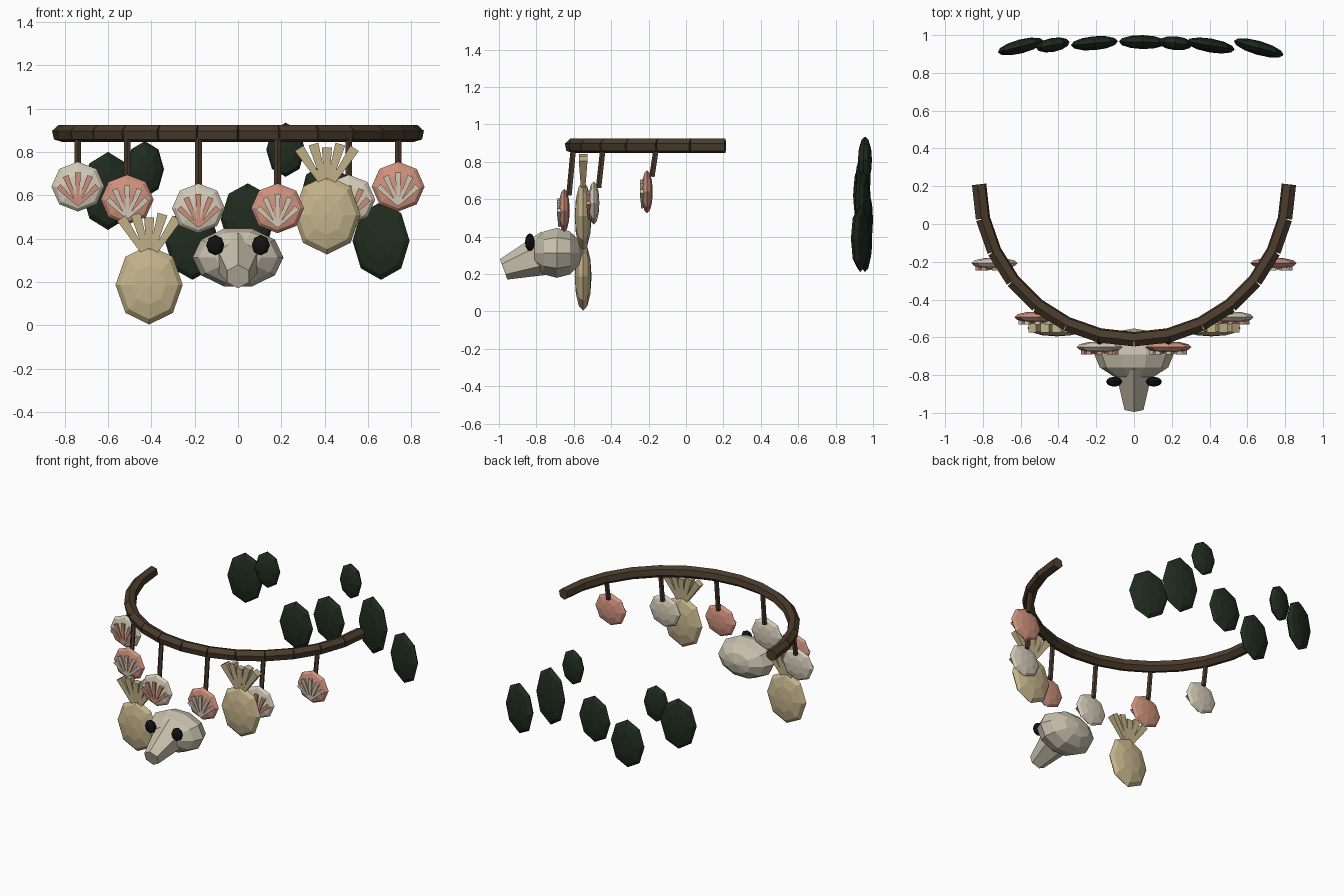
import bpy, bmesh
from math import sin, cos, pi, radians
from mathutils import Matrix, Vector

if "Cube" in bpy.data.objects:
    bpy.data.objects.remove(bpy.data.objects["Cube"])


def mat(name, r, g, b):
    m = bpy.data.materials.new(name)
    m.diffuse_color = (r, g, b, 1)
    m.use_nodes = True
    m.node_tree.nodes["Principled BSDF"].inputs["Base Color"].default_value = m.diffuse_color
    return m


WOOD = mat("dark_wood", .07, .045, .025)
GREEN = mat("dark_leaf", .014, .025, .013)
CREAM = mat("cream_shell", .66, .60, .48)
PINK = mat("pink_shell", .64, .29, .21)
STRAW = mat("straw", .56, .46, .26)
BONE = mat("bone", .58, .53, .42)
BLACK = mat("black", .006, .006, .006)


def finish(name, bm, material):
    me = bpy.data.meshes.new(name)
    bm.to_mesh(me)
    bm.free()
    me.materials.append(material)
    ob = bpy.data.objects.new(name, me)
    bpy.context.collection.objects.link(ob)
    return ob


def ellipsoid(name, center, size, material, seg=8, rings=6, turn=0):
    """Faceted ellipsoid with poles on the y axis and a corner at the top."""
    bm = bmesh.new()
    bmesh.ops.create_uvsphere(bm, u_segments=seg, v_segments=rings, radius=1)
    bm.transform(Matrix.Translation(center) @ Matrix.Rotation(turn, 4, 'Z')
                 @ Matrix.Diagonal((*size, 1))
                 @ Matrix.Rotation(pi / 2, 4, 'X')
                 @ Matrix.Rotation(pi / 2, 4, 'Z'))
    return finish(name, bm, material)


def add_rod(bm, p, q, r1, r2, sides, roll=0):
    """Tapered rod from p to q."""
    p, q = Vector(p), Vector(q)
    d = q - p
    bmesh.ops.create_cone(
        bm, cap_ends=True, segments=sides, radius1=r1, radius2=r2, depth=d.length,
        matrix=Matrix.Translation((p + q) / 2)
        @ d.to_track_quat('Z', 'Y').to_matrix().to_4x4()
        @ Matrix.Rotation(roll, 4, 'Z'))


def fan(name, base, angles, lengths, r1, r2, material):
    """Spreading ribs in the xz plane that widen outwards."""
    bm = bmesh.new()
    b = Vector(base)
    for a, l in zip(angles, lengths):
        a = radians(a)
        add_rod(bm, b, b + Vector((sin(a), 0, cos(a))) * l, r1, r2, 4, pi / 4)
    return finish(name, bm, material)


# half-round hanging bar made of 14 straight pieces
R, CY, BAR_Z, STEP = .82, .21, .885, pi / 14


def bar_point(i):
    return Vector((R * sin(i * STEP), CY - R * cos(i * STEP), BAR_Z))


bm = bmesh.new()
for i in range(-7, 7):
    add_rod(bm, bar_point(i), bar_point(i + 1), .04, .04, 6, radians(12))
finish("hanging_bar", bm, WOOD)

# shells on strings, alternating colours
SHELL_Z = {1: .54, 3: .58, 5: .64}
for n, i in enumerate((-5, -3, -1, 1, 3, 5)):
    p = bar_point(i)
    z = SHELL_Z[abs(i)]
    body, rib = (CREAM, PINK) if n % 2 == 0 else (PINK, CREAM)
    bm = bmesh.new()
    add_rod(bm, (p.x, p.y - .01, BAR_Z), (p.x, p.y - .035, z + .08), .016, .016, 5)
    finish("string", bm, WOOD)
    ellipsoid("shell", (p.x, p.y - .062, z), (.122, .03, .115), body)
    fan("shell_ribs", (p.x, p.y - .088, z - .085), (-46, -23, 0, 23, 46),
        (.125, .145, .15, .145, .125), .007, .019, rib)

# two flat fruits with leafy crowns
for x, z in ((-.41, .187), (.41, .51)):
    ellipsoid("fruit_body", (x, -.55, z), (.155, .045, .183), STRAW)
    fan("fruit_crown", (x, -.55, z + .11), (-33, -16, 0, 16, 33),
        (.235, .225, .2, .225, .235), .012, .033, STRAW)

# skull with snout and eyes
ellipsoid("skull", (0, -.69, .313), (.21, .137, .14), BONE, 10, 6)
bm = bmesh.new()
add_rod(bm, (0, -.73, .315), (0, -.975, .225), .12, .058, 6)
finish("snout", bm, BONE)
for s in (-1, 1):
    ellipsoid("eye", (s * .105, -.835, .37), (.042, .026, .047), BLACK)

# curved row of dark leaves at the back: x, y, z, half width, half height
for x, y, z, rx, rz in ((-.60, .94, .62, .125, .18), (-.43, .948, .72, .09, .13),
                        (-.21, .957, .38, .125, .17), (.045, .963, .49, .125, .165),
                        (.22, .957, .81, .09, .125), (.405, .945, .55, .13, .205),
                        (.66, .932, .39, .137, .18)):
    ellipsoid("back_leaf", (x, y, z), (rx, .037, rz), GREEN, turn=-.42 * x)
